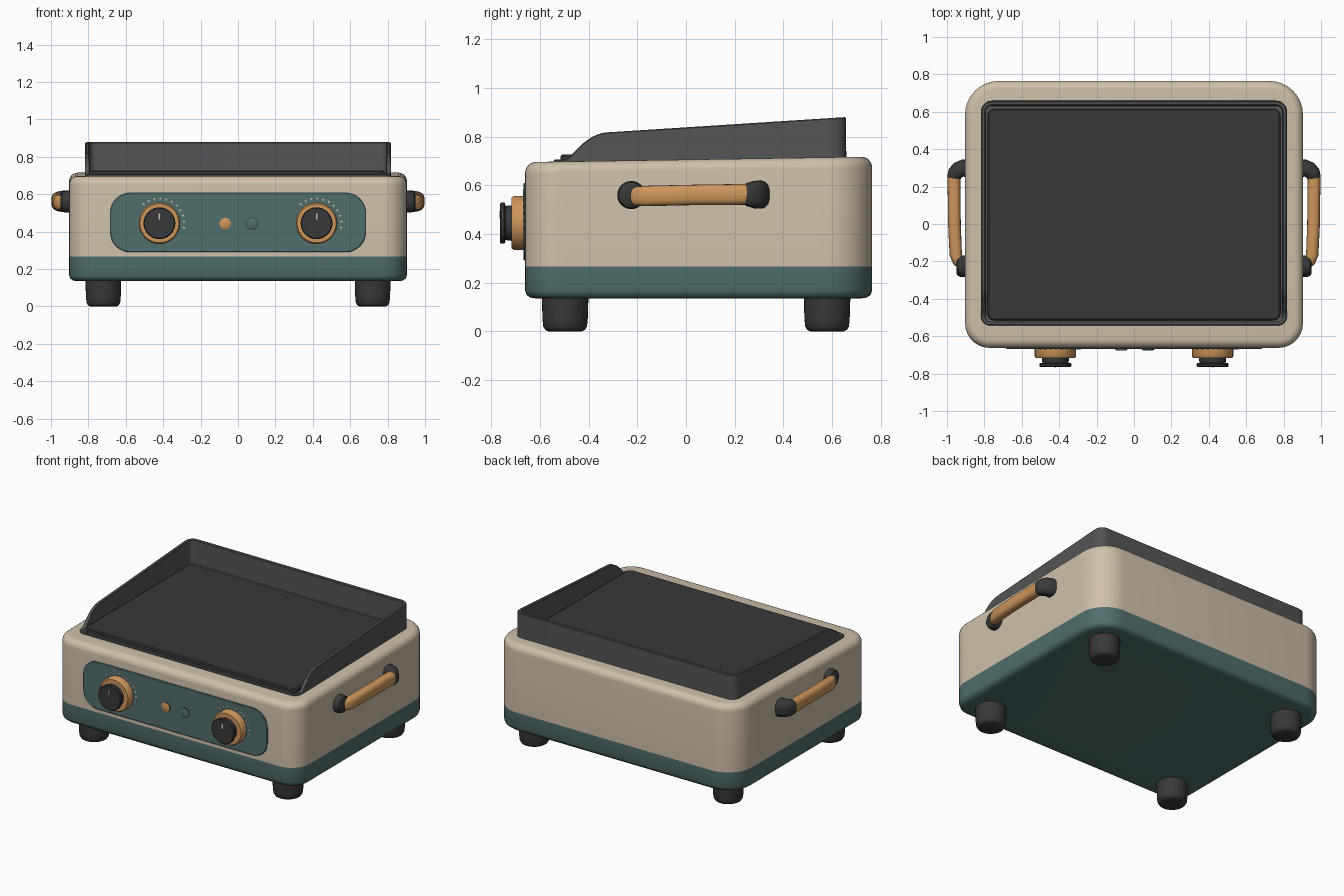
import bpy, bmesh, math
from mathutils import Vector

if "Cube" in bpy.data.objects:
    bpy.data.objects.remove(bpy.data.objects["Cube"])


def material(name, rgb):
    m = bpy.data.materials.new(name)
    m.diffuse_color = (*rgb, 1)
    m.use_nodes = True
    m.node_tree.nodes["Principled BSDF"].inputs["Base Color"].default_value = m.diffuse_color
    return m


CREAM = material("cream", (0.62, 0.525, 0.40))
TEAL = material("teal", (0.080, 0.156, 0.150))
WOOD = material("orange wood", (0.61, 0.305, 0.105))
BLACK = material("charcoal", (0.040, 0.040, 0.041))
GREY = material("steel grey", (0.088, 0.088, 0.091))


def loft(name, rings, mat, caps=(True, True)):
    """Skin a stack of closed rings with equal point counts."""
    bm = bmesh.new()
    vs = [[bm.verts.new(p) for p in r] for r in rings]
    n = len(vs[0])
    for a, b in zip(vs, vs[1:]):
        for i in range(n):
            j = (i + 1) % n
            bm.faces.new((a[i], a[j], b[j], b[i]))
    if caps[0]:
        bm.faces.new(vs[0])
    if caps[1]:
        bm.faces.new(vs[-1])
    bmesh.ops.recalc_face_normals(bm, faces=bm.faces)
    me = bpy.data.meshes.new(name)
    bm.to_mesh(me)
    bm.free()
    me.materials.append(mat)
    ob = bpy.data.objects.new(name, me)
    bpy.context.collection.objects.link(ob)
    return ob


def rounded_rect(hx, y0, y1, rf, rb, inset=0.0, n=8, side=24):
    """Outline with separate front/back corner radii and subdivided sides."""
    hx, y0, y1 = hx - inset, y0 + inset, y1 - inset
    rf, rb = max(rf - inset, 0.004), max(rb - inset, 0.004)
    corners = [(hx - rf, y0 + rf, rf, -90), (hx - rb, y1 - rb, rb, 0),
               (-hx + rb, y1 - rb, rb, 90), (-hx + rf, y0 + rf, rf, 180)]
    pts = []
    for k, (cx, cy, r, a0) in enumerate(corners):
        for i in range(n + 1):
            a = math.radians(a0 + 90 * i / n)
            pts.append((cx + r * math.cos(a), cy + r * math.sin(a)))
        if k in (0, 2):
            ya, yb = (y0 + rf, y1 - rb) if k == 0 else (y1 - rb, y0 + rf)
            x = hx if k == 0 else -hx
            pts += [(x, ya + (yb - ya) * i / side) for i in range(1, side)]
    return pts


def lathe(name, origin, axis, profile, mat, n=40):
    """Turn (distance along axis, radius) pairs around the axis."""
    axis = Vector(axis)
    u = axis.orthogonal().normalized()
    v = axis.cross(u)
    o = Vector(origin)
    rings = []
    for t, r in profile:
        rings.append([o + axis * t + (u * math.cos(k) + v * math.sin(k)) * r
                      for k in (2 * math.pi * i / n for i in range(n))])
    return loft(name, rings, mat)


def tube(name, path, side, mat, n=24):
    """Sweep a rounded section along (x, y, z, half width, half height) points."""
    rings = []
    for i, (x, y, z, w, h) in enumerate(path):
        a, b = path[max(i - 1, 0)], path[min(i + 1, len(path) - 1)]
        t = Vector((b[0] - a[0], b[1] - a[1], 0)).normalized()
        ring = []
        for k in range(n):
            c, s = math.cos(2 * math.pi * k / n), math.sin(2 * math.pi * k / n)
            c = math.copysign(abs(c) ** 0.75, c) * w
            s = math.copysign(abs(s) ** 0.75, s) * h
            ring.append((side * (x + t.y * c), y - t.x * c, z + s))
        rings.append(ring)
    return loft(name, rings, mat)


def body_top(y):
    return 0.706 + 0.016 * y


# Housing: teal base band and cream shell with a gently sloping top
BODY = (0.903, -0.662, 0.765, 0.13, 0.18)
SPLIT = 0.267
base = [(0.045, 0.135), (0.02, 0.139), (0.006, 0.15), (0, 0.168), (0, SPLIT)]
loft("base_band", [[(x, y, z) for x, y in rounded_rect(*BODY, inset=i)]
                   for i, z in base], TEAL)
shell = [[(x, y, SPLIT) for x, y in rounded_rect(*BODY)]]
for k in range(7):
    a = math.radians(15 * k)
    inset, drop = 0.045 * (1 - math.cos(a)), 0.045 * (1 - math.sin(a))
    shell.append([(x, y, body_top(y) - drop)
                  for x, y in rounded_rect(*BODY, inset=inset)])
loft("body_shell", shell, CREAM)


# Griddle tray: splash guard, high at the back and curving down at the front
def guard(y):
    if y >= -0.32:
        return 0.818 + (y + 0.32) * 0.064
    if y <= -0.485:
        return 0.707
    t = (-0.32 - y) / 0.165
    return 0.707 + 0.111 * (1 - t ** 1.9)


TRAY = (0.82, -0.545, 0.66, 0.05, 0.06)
tray = []
for inset, height in ((0, lambda y: 0.66), (0.003, lambda y: guard(y) - 0.004),
                      (0.007, guard), (0.022, guard),
                      (0.026, lambda y: guard(y) - 0.004),
                      (0.028, lambda y: body_top(y) + 0.004)):
    tray.append([(x, y, height(y))
                 for x, y in rounded_rect(*TRAY, inset=inset, side=60)])
loft("splash_guard_tray", tray, GREY)

# Cooking plate
PLATE = (0.782, -0.515, 0.615, 0.035, 0.035)
loft("cooking_plate", [[(x, y, z) for x, y in rounded_rect(*PLATE, inset=i)]
                       for i, z in ((0, 0.69), (0, 0.721), (0.006, 0.727))], BLACK)

# Control panel plate on the front
PANEL = (0.685, 0.29, 0.61, 0.11, 0.11)
loft("control_panel", [[(x, y, z) for x, z in rounded_rect(*PANEL, inset=i, side=2)]
                       for i, y in ((0, -0.660), (0, -0.665), (0.004, -0.668))], TEAL)

# Knobs with wooden collars, pointer marks and dial ticks
for side, label in ((-1, "left"), (1, "right")):
    c = (side * 0.42, -0.66, 0.445)
    lathe(label + "_knob_collar", c, (0, -1, 0),
          [(0, 0.111), (0.047, 0.111), (0.057, 0.104), (0.057, 0.07)], WOOD)
    lathe(label + "_knob", c, (0, -1, 0),
          [(0.05, 0.074), (0.082, 0.07), (0.084, 0.082), (0.088, 0.085),
           (0.1, 0.085), (0.105, 0.08)], BLACK)
    mark = [(-0.004, 0.02), (0.004, 0.02), (0.004, 0.052), (-0.004, 0.052)]
    loft(label + "_knob_pointer", [[(c[0] + x, y, c[2] + z) for x, z in mark]
                                   for y in (-0.764, -0.767)], CREAM)
    for k in range(11):
        a = math.radians(-10 + 14 * k)
        d, p = Vector((math.cos(a), 0, math.sin(a))), Vector((-math.sin(a), 0, math.cos(a)))
        o = Vector((c[0], 0, c[2]))
        quad = [o + d * r + p * s for r, s in
                ((0.126, -.004), (0.138, -.004), (0.138, .004), (0.126, .004))]
        loft(f"{label}_dial_tick_{k}", [[(q.x, y, q.z) for q in quad]
                                        for y in (-0.667, -0.670)], CREAM)

# Indicator lamp and push button
for name, x, mat in (("indicator_lamp", -0.068, WOOD), ("push_button", 0.075, TEAL)):
    lathe(name + "_rim", (x, -0.662, 0.442), (0, -1, 0),
          [(0, 0.034), (0.008, 0.034)], TEAL if mat is WOOD else BLACK, 28)
    lathe(name, (x, -0.662, 0.442), (0, -1, 0),
          [(0, 0.031), (0.011, 0.031), (0.015, 0.024)], mat, 28)

# Side handles: wooden grip, round front mount, elbow rear mount
GRIP = [(0.925, -0.215, 0.555, .026, .037), (0.940, -0.2, 0.555, .03, .04),
        (0.953, -0.165, 0.556, .033, .042), (0.960, 0, 0.56, .034, .042),
        (0.963, 0.26, 0.563, .034, .043)]
ELBOW = [(0.88, 0.298, 0.562, .046, .055), (0.915, 0.298, 0.562, .046, .058),
         (0.938, 0.29, 0.562, .044, .057), (0.955, 0.272, 0.562, .041, .053),
         (0.962, 0.25, 0.562, .037, .048), (0.962, 0.243, 0.562, .034, .043)]
for s, label in ((-1, "left"), (1, "right")):
    tube(label + "_handle_grip", GRIP, s, WOOD)
    tube(label + "_handle_rear_mount", ELBOW, s, BLACK)
    lathe(label + "_handle_front_mount", (s * 0.88, -0.225, 0.56), (s, 0, 0),
          [(0, 0.058), (0.048, 0.058), (0.062, 0.052), (0.07, 0.038)], BLACK, 28)

# Four rubber feet
for x in (-0.72, 0.72):
    for y, where in ((-0.497, "front"), (0.58, "back")):
        lathe(f"{where}_{'left' if x < 0 else 'right'}_foot", (x, y, 0), (0, 0, 1),
              [(0, 0.07), (0.006, 0.082), (0.02, 0.09), (0.05, 0.093),
               (0.145, 0.096)], BLACK, 32)

# Smooth shading that keeps crisp edges
for ob in bpy.data.objects:
    ob.select_set(True)
    bpy.context.view_layer.objects.active = ob
bpy.ops.object.shade_smooth_by_angle(angle=math.radians(35))
